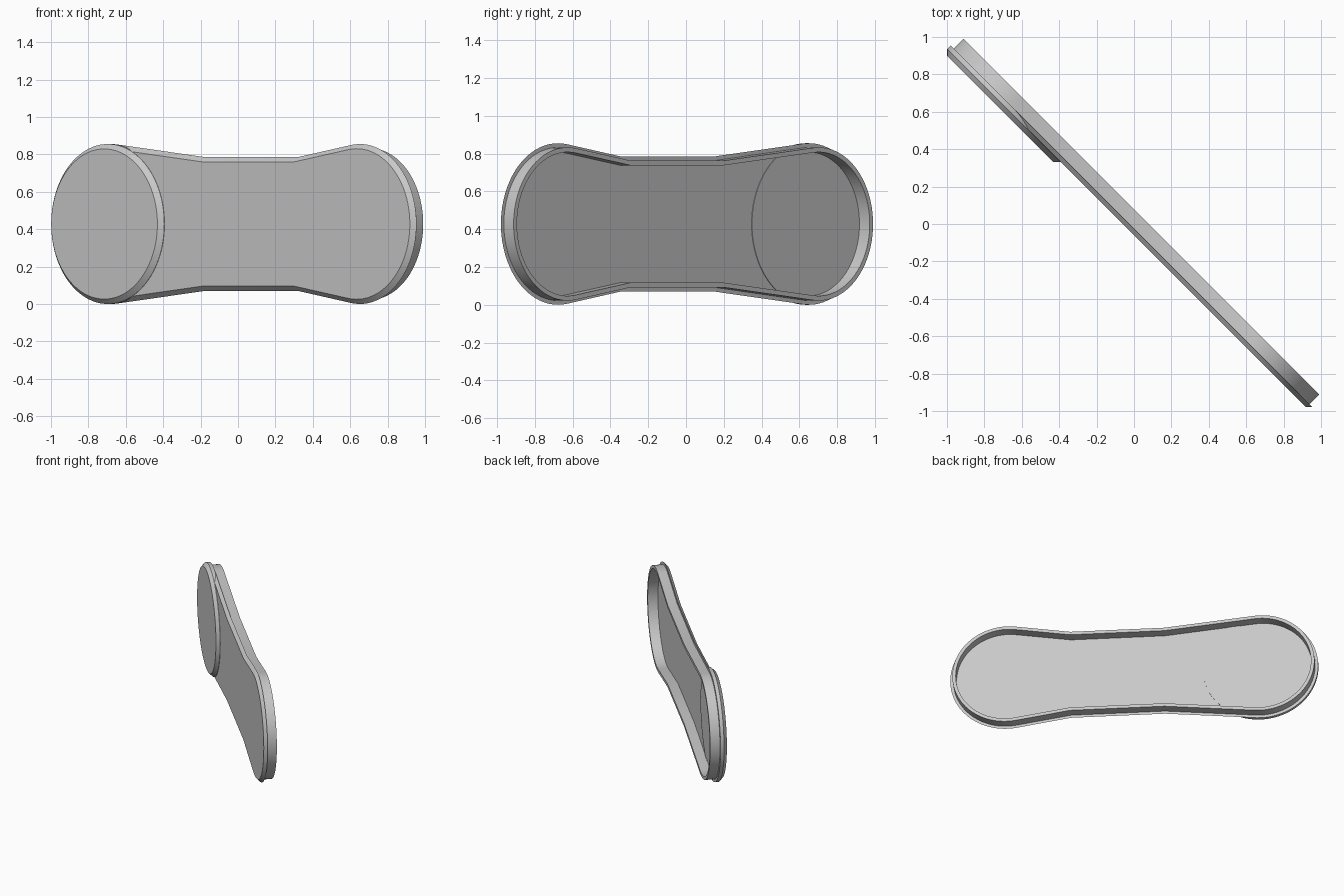
import bpy, bmesh, math

if "Cube" in bpy.data.objects:
    bpy.data.objects.remove(bpy.data.objects["Cube"])

R, C = 0.4275, 0.94              # end radius and distance of end centres
WAIST = 0.3575                   # half height of the narrow middle
KINK_L, KINK_R = -0.23, 0.47     # where the waist starts and stops
SEG = 48

grey = bpy.data.materials.new("grey")
grey.diffuse_color = (0.58, 0.58, 0.58, 1)
grey.use_nodes = True
grey.node_tree.nodes["Principled BSDF"].inputs["Base Color"].default_value = grey.diffuse_color


def tangent(dx, dz, r):
    """Angle on a circle where a line from (dx, dz) touches its top."""
    a, phi = math.atan2(dz, dx), math.acos(r / math.hypot(dx, dz))
    return a + phi if dx > 0 else a - phi


def body_outline(inset):
    """Two round ends joined by a waisted middle, anticlockwise."""
    r, h = R - inset, WAIST - inset
    ar = tangent(KINK_R - C, h, r)
    al = tangent(KINK_L + C, h, r)
    pts = []
    for i in range(SEG + 1):
        t = -ar + 2 * ar * i / SEG
        pts.append((C + r * math.cos(t), r * math.sin(t)))
    pts += [(KINK_R, h), (KINK_L, h)]
    for i in range(SEG + 1):
        t = al + (2 * math.pi - 2 * al) * i / SEG
        pts.append((-C + r * math.cos(t), r * math.sin(t)))
    return pts + [(KINK_L, -h), (KINK_R, -h)]


def disc_outline(inset):
    n = 2 * SEG
    return [(-C + (R - inset) * math.cos(2 * math.pi * i / n),
             (R - inset) * math.sin(2 * math.pi * i / n)) for i in range(n)]


def loft(name, outline, profile):
    """Skin rings given as (inset, depth) and cap both ends."""
    bm = bmesh.new()
    rings = [[bm.verts.new((u, w, v + R)) for u, v in outline(d)]
             for d, w in profile]
    for a, b in zip(rings, rings[1:]):
        n = len(a)
        for i in range(n):
            j = (i + 1) % n
            bm.faces.new((a[i], a[j], b[j], b[i]))
    bm.faces.new(rings[0])
    bm.faces.new(rings[-1])
    bmesh.ops.recalc_face_normals(bm, faces=bm.faces)
    me = bpy.data.meshes.new(name)
    bm.to_mesh(me)
    bm.free()
    me.materials.append(grey)
    ob = bpy.data.objects.new(name, me)
    bpy.context.collection.objects.link(ob)
    ob.rotation_euler.z = math.radians(-45)
    bpy.ops.object.select_all(action='DESELECT')
    ob.select_set(True)
    bpy.context.view_layer.objects.active = ob
    bpy.ops.object.shade_smooth_by_angle(angle=math.radians(30))
    return ob


# Tray: chamfered front plate, stepped-in wall, hollow back
loft("tray_body", body_outline, [
    (0.025, -0.043), (0.0, -0.018), (0.022, -0.018),
    (0.022, 0.055), (0.047, 0.055), (0.047, -0.022)])

# Raised round pad with chamfered front edge
loft("round_pad", disc_outline, [
    (0.026, -0.071), (0.0, -0.045), (0.0, -0.0185)])
# The pad's rear cap would cover the hollow floor, so keep only its shell
pad = bpy.data.objects["round_pad"]
bm = bmesh.new()
bm.from_mesh(pad.data)
bm.faces.ensure_lookup_table()
rear = [f for f in bm.faces if len(f.verts) > 4 and f.calc_center_median().y > -0.03]
res = bmesh.ops.inset_region(bm, faces=rear, thickness=0.03)
bmesh.ops.delete(bm, geom=rear, context='FACES')
bm.to_mesh(pad.data)
bm.free()
